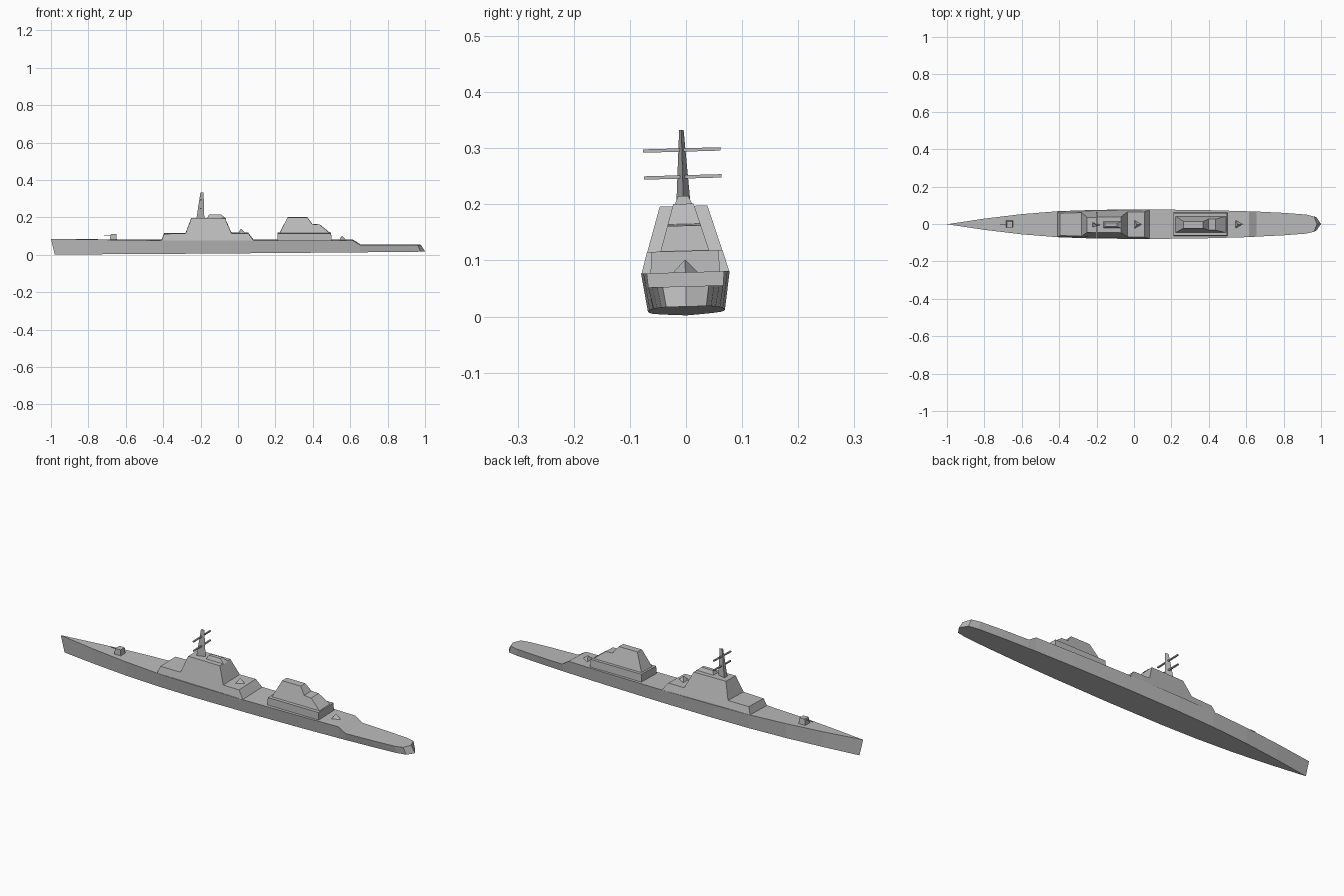
import bpy, bmesh
from mathutils import Matrix

cube = bpy.data.objects.get("Cube")
if cube:
    bpy.data.objects.remove(cube, do_unlink=True)

grey = bpy.data.materials.new("naval grey")
grey.use_nodes = True
COLOUR = (0.5, 0.5, 0.5, 1)
grey.diffuse_color = COLOUR
grey.node_tree.nodes["Principled BSDF"].inputs["Base Color"].default_value = COLOUR

# The whole ship lists slightly
LIST = Matrix.Translation((0, 0.001, 0.002)) @ Matrix.Rotation(0.028, 4, 'X')


def finish(name, bm):
    bmesh.ops.remove_doubles(bm, verts=bm.verts, dist=1e-5)
    bmesh.ops.recalc_face_normals(bm, faces=bm.faces)
    mesh = bpy.data.meshes.new(name)
    bm.to_mesh(mesh)
    bm.free()
    mesh.materials.append(grey)
    obj = bpy.data.objects.new(name, mesh)
    bpy.context.collection.objects.link(obj)
    obj.matrix_world = LIST
    return obj


def loft(name, rings):
    """Skin a list of equal-length rings and cap both ends."""
    bm = bmesh.new()
    loops = [[bm.verts.new(p) for p in ring] for ring in rings]
    n = len(loops[0])
    for a, b in zip(loops, loops[1:]):
        for i in range(n):
            j = (i + 1) % n
            bm.faces.new((a[i], a[j], b[j], b[i]))
    bm.faces.new(loops[0])
    bm.faces.new(loops[-1])
    return finish(name, bm)


def rect(x0, x1, half, z):
    return [(x0, -half, z), (x1, -half, z), (x1, half, z), (x0, half, z)]


def triangle(x0, x1, half, z):
    return [(x0, -half, z), (x1, 0, z), (x0, half, z)]


def profile_house(name, profile, half_width):
    """Side profile skinned across the ship, with leaning sides."""
    loft(name, [[(x, s * half_width(x, z), z) for x, z in profile] for s in (-1, 1)])


# Hull stations: deck x, keel x, deck half width, deck height
stations = [
    (-1, -0.98, 0.0, 0.084), (-0.8, -0.79, 0.03, 0.081), (-0.6, -0.6, 0.054, 0.079),
    (-0.4, -0.4, 0.07, 0.077), (-0.2, -0.2, 0.077, 0.077), (0.1, 0.1, 0.079, 0.077),
    (0.4, 0.4, 0.075, 0.077), (0.615, 0.615, 0.069, 0.077), (0.655, 0.655, 0.067, 0.052),
    (0.8, 0.8, 0.06, 0.052), (0.92, 0.925, 0.051, 0.052), (0.962, 0.975, 0.041, 0.052),
    (0.978, 1.0, 0.0, 0.052)]
rings = []
for xd, xk, w, z in stations:
    k, zk = w * 0.87, 0.008 * (xk + 1)
    rings.append([(xd, -w, z), (xk, -k, zk), (xk, k, zk), (xd, w, z)])
bm = bmesh.new()
loops = [[bm.verts.new(p) for p in ring] for ring in rings]
for a, b in zip(loops, loops[1:]):
    for i in range(4):
        j = (i + 1) % 4
        bm.faces.new((a[i], a[j], b[j], b[i]))
bmesh.ops.dissolve_degenerate(bm, edges=bm.edges, dist=1e-5)
finish("hull", bm)


def deck_half(x):
    for a, b in zip(stations, stations[1:]):
        if a[0] <= x <= b[0]:
            return a[2] + (b[2] - a[2]) * (x - a[0]) / (b[0] - a[0])
    return 0


# Forward superstructure, flush with the hull sides
profile_house("forward_superstructure",
              [(-0.41, 0.074), (-0.395, 0.112), (-0.28, 0.114), (-0.25, 0.195), (-0.07, 0.195),
               (-0.035, 0.115), (0.055, 0.115), (0.085, 0.074)],
              lambda x, z: deck_half(x) - 0.3 * max(0, z - 0.077))
loft("roof_house", [rect(-0.165, -0.065, 0.018, 0.193), rect(-0.155, -0.09, 0.009, 0.213)])

# Mast and yards
loft("mast", [triangle(-0.222, -0.18, 0.013, 0.193), triangle(-0.201, -0.184, 0.004, 0.331)])
for label, z in (("lower", 0.247), ("upper", 0.295)):
    loft(label + "_yard", [rect(-0.203, -0.196, 0.069, z - 0.003),
                           rect(-0.203, -0.196, 0.069, z + 0.003)])

# Aft superstructure with stepped upper block
loft("aft_deckhouse", [rect(0.21, 0.5, 0.062, 0.074), rect(0.212, 0.498, 0.06, 0.115)])
profile_house("aft_upper_house",
              [(0.222, 0.113), (0.265, 0.199), (0.37, 0.199), (0.397, 0.163), (0.437, 0.16),
               (0.494, 0.113)],
              lambda x, z: 0.044 - 0.3 * (z - 0.113))

# Pyramid mounts
for label, x, z in (("forward", 0.015, 0.114), ("aft", 0.555, 0.076)):
    loft(label + "_mount", [triangle(x - 0.013, x + 0.027, 0.023, z),
                            triangle(x - 0.0005, x + 0.001, 0.0008, z + 0.023)])

# Bow gun
loft("gun_turret", [rect(-0.686, -0.648, 0.019, 0.077), rect(-0.68, -0.65, 0.016, 0.109)])
loft("gun_barrel", [rect(-0.716, -0.67, 0.002, 0.098), rect(-0.716, -0.67, 0.002, 0.102)])
